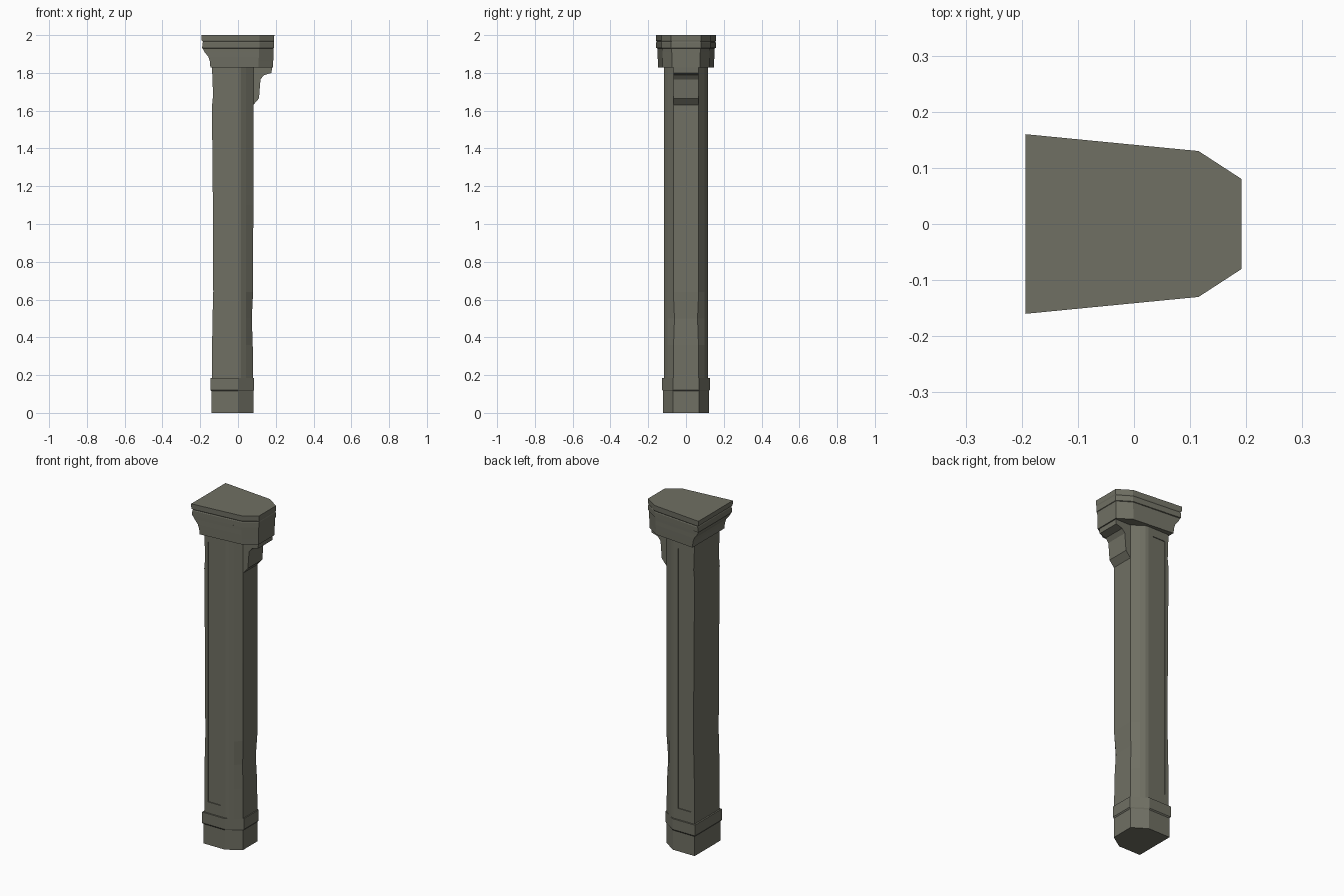
import bpy, bmesh

cube = bpy.data.objects.get("Cube")
if cube:
    bpy.data.objects.remove(cube, do_unlink=True)

stone = bpy.data.materials.new("grey_olive_stone")
stone.use_nodes = True
colour = (0.16, 0.16, 0.125, 1)
stone.diffuse_color = colour
bsdf = stone.node_tree.nodes["Principled BSDF"]
bsdf.inputs["Base Color"].default_value = colour
bsdf.inputs["Roughness"].default_value = 0.9


def finish(name, bm):
    bmesh.ops.recalc_face_normals(bm, faces=bm.faces[:])
    mesh = bpy.data.meshes.new(name)
    bm.to_mesh(mesh)
    bm.free()
    mesh.materials.append(stone)
    obj = bpy.data.objects.new(name, mesh)
    bpy.context.collection.objects.link(obj)
    return obj


def loft(name, sections):
    """Each section is (z, half outline); the outline is mirrored across y = 0."""
    bm = bmesh.new()
    rings = []
    for z, half in sections:
        outline = [(x, -y) for x, y in half] + [(x, y) for x, y in reversed(half)]
        rings.append([bm.verts.new((x, y, z)) for x, y in outline])
    for low, high in zip(rings, rings[1:]):
        n = len(low)
        for i in range(n):
            j = (i + 1) % n
            bm.faces.new((low[i], low[j], high[j], high[i]))
    bm.faces.new(rings[0])
    bm.faces.new(rings[-1])
    return finish(name, bm)


# Shaft with rounded front corners, slightly worn at the back and front edges
def shaft_outline(back, front, edge):
    return [(back, 0.117), (0, 0.117), (0.016, 0.113), (0.042, 0.097), (front, edge)]


wear = [(0.17, -0.137, 0.08, 0.067), (0.36, -0.137, 0.078, 0.066),
        (0.5, -0.135, 0.073, 0.061), (0.64, -0.131, 0.08, 0.067),
        (1.1, -0.133, 0.081, 0.067), (1.62, -0.138, 0.081, 0.067),
        (1.68, -0.132, 0.081, 0.067), (1.84, -0.138, 0.081, 0.067)]
shaft = loft("shaft", [(z, shaft_outline(b, f, e)) for z, b, f, e in wear])

# Shallow sunken panel on each side of the shaft
for side in (-1, 1):
    bpy.ops.mesh.primitive_cube_add(size=1, location=(-0.073, side * 0.137, 1.015))
    cutter = bpy.context.object
    cutter.name = "panel_cutter"
    cutter.scale = (0.084, 0.05, 1.53)
    cutter.hide_render = True
    cut = shaft.modifiers.new("panel", "BOOLEAN")
    cut.operation = "DIFFERENCE"
    cut.solver = "EXACT"
    cut.object = cutter
    bpy.context.view_layer.objects.active = shaft
    bpy.ops.object.modifier_apply(modifier=cut.name)
    bpy.data.objects.remove(cutter, do_unlink=True)


# Plinth with a slightly wider upper band
def plinth_outline(grow):
    return [(-0.141 - grow, 0.121 + grow), (0, 0.121 + grow), (0.081 + grow, 0.068)]


loft("base", [(0, plinth_outline(0)), (0.115, plinth_outline(0)),
              (0.122, plinth_outline(0.005)), (0.185, plinth_outline(0.005))])


# Capital: straight bands above, hollow curve at the back below
def capital_outline(back, inset):
    return [(back, 0.16 - inset), (0.115 - inset / 2, 0.13 - inset / 2),
            (0.192 - inset / 2, 0.08 - inset / 2)]


bands = [(1.828, -0.146, 0.012), (1.86, -0.149, 0.011), (1.885, -0.157, 0.01),
         (1.91, -0.177, 0.009), (1.93, -0.188, 0.008), (1.932, -0.19, 0.002),
         (1.96, -0.187, 0.002), (1.966, -0.185, 0.005), (1.972, -0.193, 0.001),
         (2.0, -0.193, 0)]
loft("capital", [(z, capital_outline(b, i)) for z, b, i in bands])

# Bracket under the front of the capital
profile = [(0.06, 1.63), (0.081, 1.63), (0.111, 1.665), (0.119, 1.765),
           (0.137, 1.788), (0.178, 1.8), (0.18, 1.835), (0.06, 1.835)]
bm = bmesh.new()
face = bm.faces.new([bm.verts.new((x, -0.067, z)) for x, z in profile])
out = bmesh.ops.extrude_face_region(bm, geom=[face])
bmesh.ops.translate(bm, vec=(0, 0.134, 0),
                    verts=[v for v in out["geom"] if isinstance(v, bmesh.types.BMVert)])
finish("bracket", bm)
